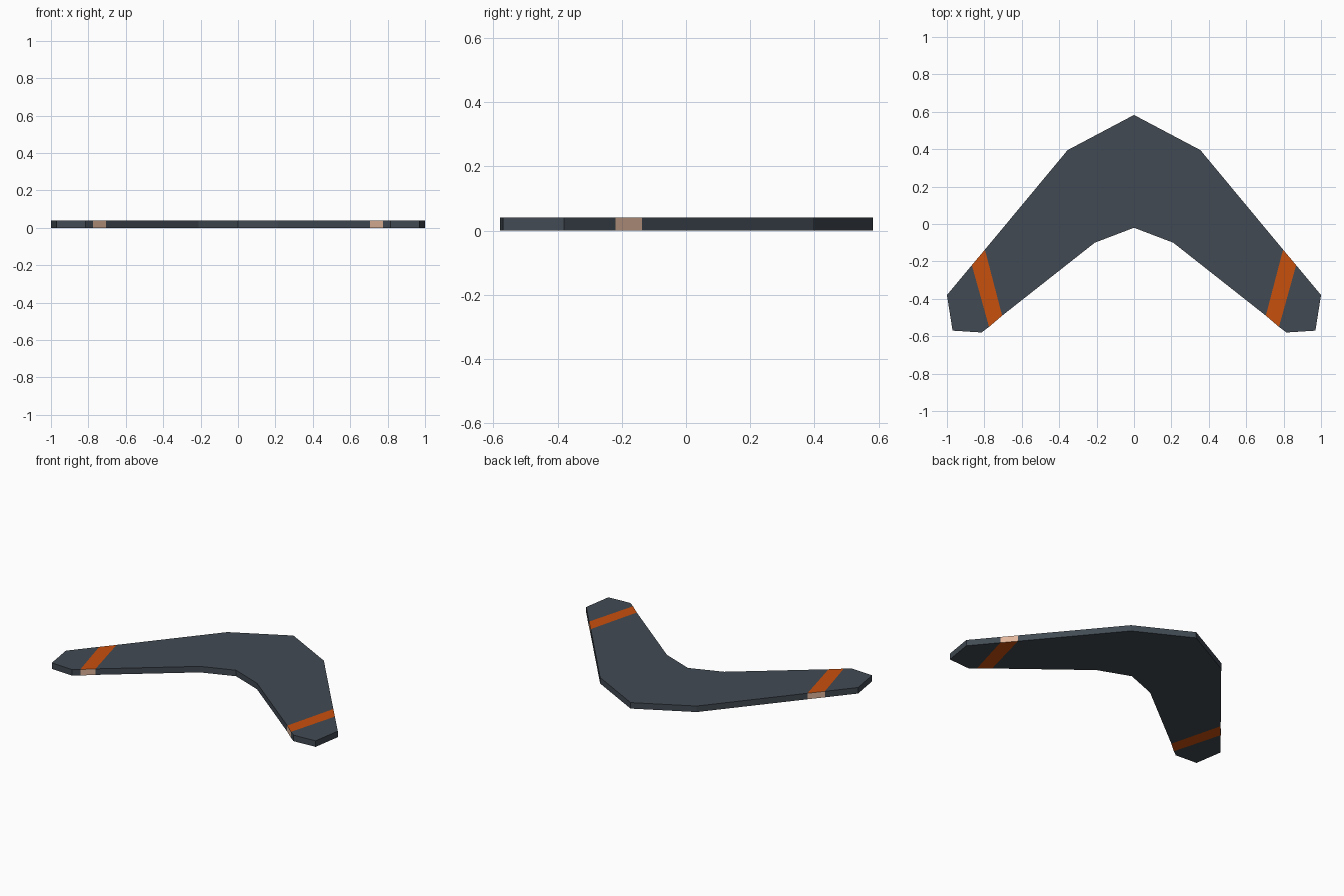
import bpy, bmesh

if "Cube" in bpy.data.objects:
    bpy.data.objects.remove(bpy.data.objects["Cube"])

THICK = 0.04


def material(name, rgb):
    m = bpy.data.materials.new(name)
    m.diffuse_color = (*rgb, 1)
    m.use_nodes = True
    m.node_tree.nodes["Principled BSDF"].inputs["Base Color"].default_value = m.diffuse_color
    return m


slate = material("slate body", (0.053, 0.068, 0.086))
orange = material("orange stripe", (0.58, 0.08, 0.004))
peach = material("peach stripe edge", (0.75, 0.47, 0.33))

# Right half of the outline, from the nose round the tip to the inner elbow
outline = [(0, .583), (.355, .395), (.797, -.137), (.867, -.22), (1, -.38),
           (.97, -.57), (.815, -.58), (.775, -.55), (.705, -.49),
           (.21, -.10), (0, -.02)]
# Arm, stripe and tip share outline points: (point indices, face material)
regions = [([0, 1, 2, 8, 9, 10], 0), ([2, 3, 7, 8], 1), ([3, 4, 5, 6, 7], 0)]

bm = bmesh.new()
low = [bm.verts.new((x, y, 0)) for x, y in outline]
high = [bm.verts.new((x, y, THICK)) for x, y in outline]

# Flat top and bottom faces
for ids, mat in regions:
    bm.faces.new([low[i] for i in ids]).material_index = mat
    bm.faces.new([high[i] for i in reversed(ids)]).material_index = mat

# Rim walls, left open on the mirror plane; the stripe has pale edges
for i in range(len(outline) - 1):
    wall = bm.faces.new((low[i], high[i], high[i + 1], low[i + 1]))
    wall.material_index = 2 if i in (2, 7) else 0

bmesh.ops.recalc_face_normals(bm, faces=bm.faces)
# An open half can recalculate inside out, so check the top faces
if next(f for f in bm.faces if all(v.co.z > 0 for v in f.verts)).normal.z < 0:
    bmesh.ops.reverse_faces(bm, faces=bm.faces)

mesh = bpy.data.meshes.new("boomerang")
bm.to_mesh(mesh)
bm.free()
for m in (slate, orange, peach):
    mesh.materials.append(m)
body = bpy.data.objects.new("boomerang", mesh)
bpy.context.collection.objects.link(body)

# Second arm
mirror = body.modifiers.new("mirror", 'MIRROR')
mirror.use_clip = True
